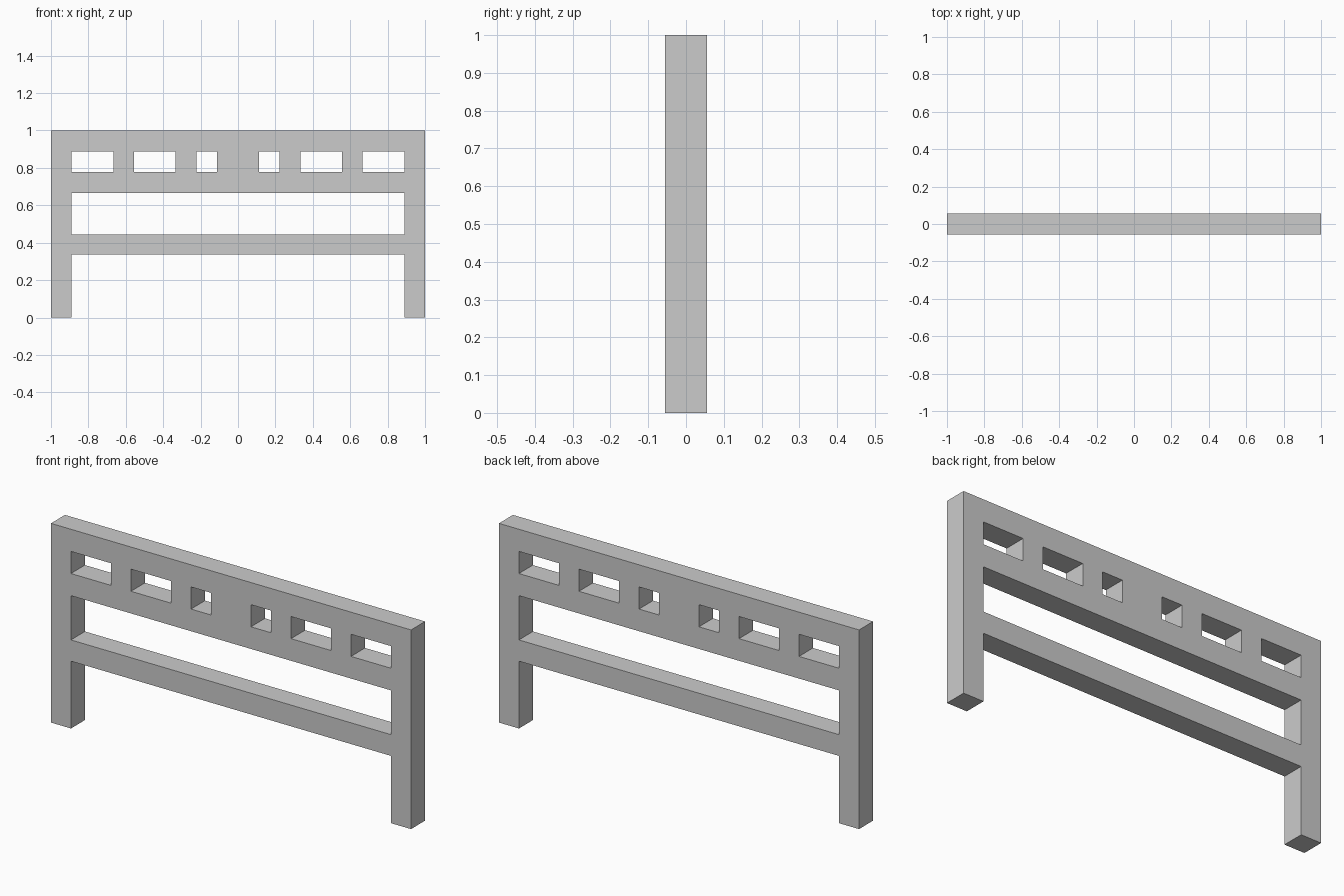
import bpy, bmesh
from math import pi

if "Cube" in bpy.data.objects:
    bpy.data.objects.remove(bpy.data.objects["Cube"])

U = 1 / 9            # model is laid out on a module of one ninth
HALF_DEPTH = U / 2

curve = bpy.data.curves.new("bench_rail_frame", "CURVE")
curve.dimensions = "2D"
curve.fill_mode = "BOTH"
curve.extrude = HALF_DEPTH


def outline(points):
    """Closed polygon in the frame's plane; points in modules."""
    s = curve.splines.new("POLY")
    s.points.add(len(points) - 1)
    for p, (x, z) in zip(s.points, points):
        p.co = (x * U, z * U, 0, 1)
    s.use_cyclic_u = True


def opening(x0, x1, z0, z1):
    outline([(x0, z0), (x1, z0), (x1, z1), (x0, z1)])


# Outer silhouette: two legs below the lower rail
outline([(-9, 0), (-8, 0), (-8, 3.04), (8, 3.04), (8, 0), (9, 0), (9, 9), (-9, 9)])

# Long gap between the lower rail and the top panel
opening(-8, 8, 4, 6)

# Row of small windows, mirrored left and right
for a, b in ((1, 2), (3, 5), (6, 8)):
    opening(a, b, 7, 8)
    opening(-b, -a, 7, 8)

# Stand the extruded profile upright
frame = bpy.data.objects.new("frame", curve)
bpy.context.collection.objects.link(frame)
frame.rotation_euler.x = pi / 2
bpy.context.view_layer.objects.active = frame
frame.select_set(True)
bpy.ops.object.convert(target="MESH")
frame = bpy.context.object
frame.name = "frame"
bpy.ops.object.transform_apply(location=False, rotation=True, scale=False)

# Weld the caps to the sides and keep every face flat
bm = bmesh.new()
bm.from_mesh(frame.data)
bmesh.ops.remove_doubles(bm, verts=bm.verts, dist=1e-4)
bmesh.ops.recalc_face_normals(bm, faces=bm.faces)
for f in bm.faces:
    f.smooth = False
bm.to_mesh(frame.data)
bm.free()
